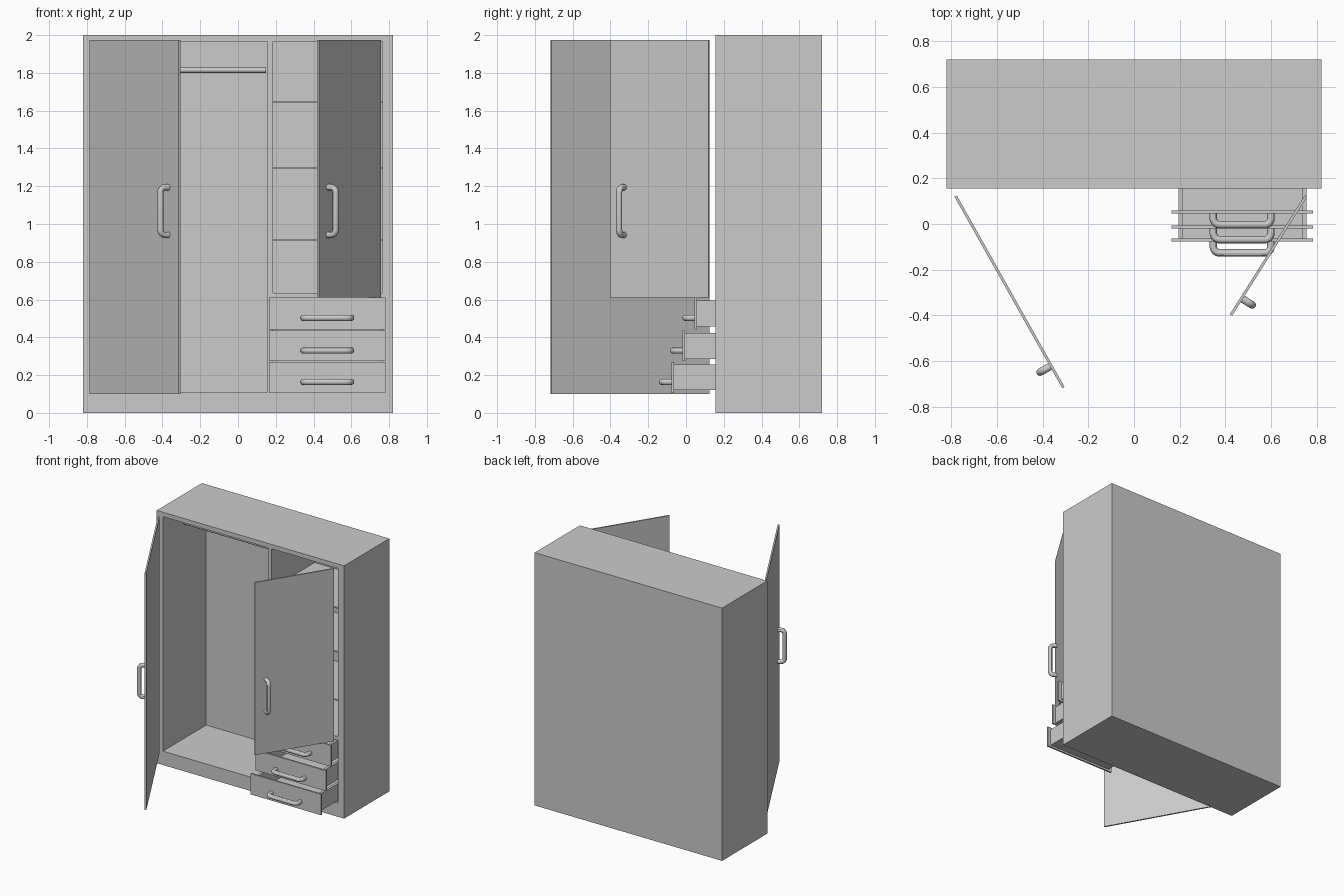
import bpy, bmesh
from math import sin, cos, pi, atan2
from mathutils import Matrix, Vector

if "Cube" in bpy.data.objects:
    bpy.data.objects.remove(bpy.data.objects["Cube"])


def box(name, lo, hi, matrix=None):
    bm = bmesh.new()
    bmesh.ops.create_cube(bm, size=1)
    for v in bm.verts:
        v.co = Vector([(a + b) / 2 + c * (b - a) for a, b, c in zip(lo, hi, v.co)])
    me = bpy.data.meshes.new(name)
    bm.to_mesh(me)
    bm.free()
    ob = bpy.data.objects.new(name, me)
    bpy.context.collection.objects.link(ob)
    if matrix:
        ob.matrix_world = matrix
    return ob


def activate(ob):
    bpy.ops.object.select_all(action='DESELECT')
    ob.select_set(True)
    bpy.context.view_layer.objects.active = ob


def handle(name, matrix, vertical=False, length=0.285, out=0.066, r=0.0165):
    # U-shaped tube with rounded corners, feet on y = 0, sticking out to -y
    h, d, c = length / 2 - r, out - r, 0.028
    half = [(h, 0.004)]
    for i in range(7):
        a = i / 6 * pi / 2
        half.append((h - c + c * cos(a), -(d - c) - c * sin(a)))
    pts = half + [(-u, v) for u, v in reversed(half)]
    cu = bpy.data.curves.new(name, 'CURVE')
    cu.dimensions = '3D'
    cu.bevel_depth = r
    cu.bevel_resolution = 4
    cu.use_fill_caps = True
    sp = cu.splines.new('POLY')
    sp.points.add(len(pts) - 1)
    for p, (u, v) in zip(sp.points, pts):
        p.co = (0, v, u, 1) if vertical else (u, v, 0, 1)
    ob = bpy.data.objects.new(name, cu)
    bpy.context.collection.objects.link(ob)
    ob.matrix_world = matrix
    activate(ob)
    bpy.ops.object.convert(target='MESH')
    bpy.ops.object.shade_smooth_by_angle()


# Carcass: solid block with three compartments cut from the front
carcass = box("carcass", (-0.82, 0.155, 0), (0.82, 0.72, 2))
for lo, hi in [((-0.765, 0, 0.11), (0.155, 0.695, 1.965)),
               ((0.185, 0, 0.635), (0.765, 0.695, 1.965)),
               ((0.185, 0, 0.11), (0.765, 0.695, 0.605))]:
    cutter = box("cutter", lo, hi)
    cutter.hide_render = True
    mod = carcass.modifiers.new("cut", 'BOOLEAN')
    mod.operation = 'DIFFERENCE'
    mod.solver = 'EXACT'
    mod.object = cutter
    activate(carcass)
    bpy.ops.object.modifier_apply(modifier=mod.name)
    bpy.data.objects.remove(cutter)

# Shelves
for i, z in enumerate((0.915, 1.298, 1.645)):
    box(f"shelf_{i + 1}", (0.185, 0.165, z - 0.005), (0.765, 0.695, z + 0.005))

# Hanging rail
bpy.ops.mesh.primitive_cylinder_add(vertices=24, radius=0.015, depth=0.912,
                                    location=(-0.309, 0.43, 1.815), rotation=(0, pi / 2, 0))
bpy.context.object.name = "hanging_rail"
bpy.ops.object.shade_smooth_by_angle()


# Doors: local x runs from the hinge to the free edge, the outside faces local -y
def door(name, hinge, tip, z0, z1, grip, side):
    d = Vector(tip) - Vector(hinge)
    ang = atan2(d.y, d.x) + (pi if side < 0 else 0)
    m = Matrix.Translation((*hinge, 0)) @ Matrix.Rotation(ang, 4, 'Z')
    x = sorted((0, side * d.length))
    box(name, (x[0], -0.006, z0), (x[1], 0.006, z1), m)
    handle(name + "_handle", m @ Matrix.Translation((side * grip, -0.006, 1.068)), True)


door("left_door", (-0.78, 0.122), (-0.309, -0.715), 0.10, 1.975, 0.852, 1)
door("right_door", (0.752, 0.122), (0.424, -0.398), 0.61, 1.975, 0.528, -1)

# Drawers: front panel, open-topped tray and handle
for i, (y, z0, z1, b0, b1, hz) in enumerate([(-0.077, 0.105, 0.270, 0.12, 0.255, 0.164),
                                             (-0.019, 0.274, 0.435, 0.285, 0.423, 0.330),
                                             (0.046, 0.442, 0.610, 0.457, 0.595, 0.503)]):
    n = f"drawer_{i + 1}"
    f, back = y + 0.013, y + 0.55
    box(n + "_front", (0.165, y, z0), (0.782, f, z1))
    for s, x in (("left", 0.195), ("right", 0.735)):
        box(f"{n}_{s}_side", (x, f, b0), (x + 0.02, back, b1))
    box(n + "_base", (0.215, f, b0), (0.735, back, b0 + 0.015))
    box(n + "_back", (0.215, back - 0.02, b0 + 0.015), (0.735, back, b1))
    handle(n + "_handle", Matrix.Translation((0.473, y, hz)))
